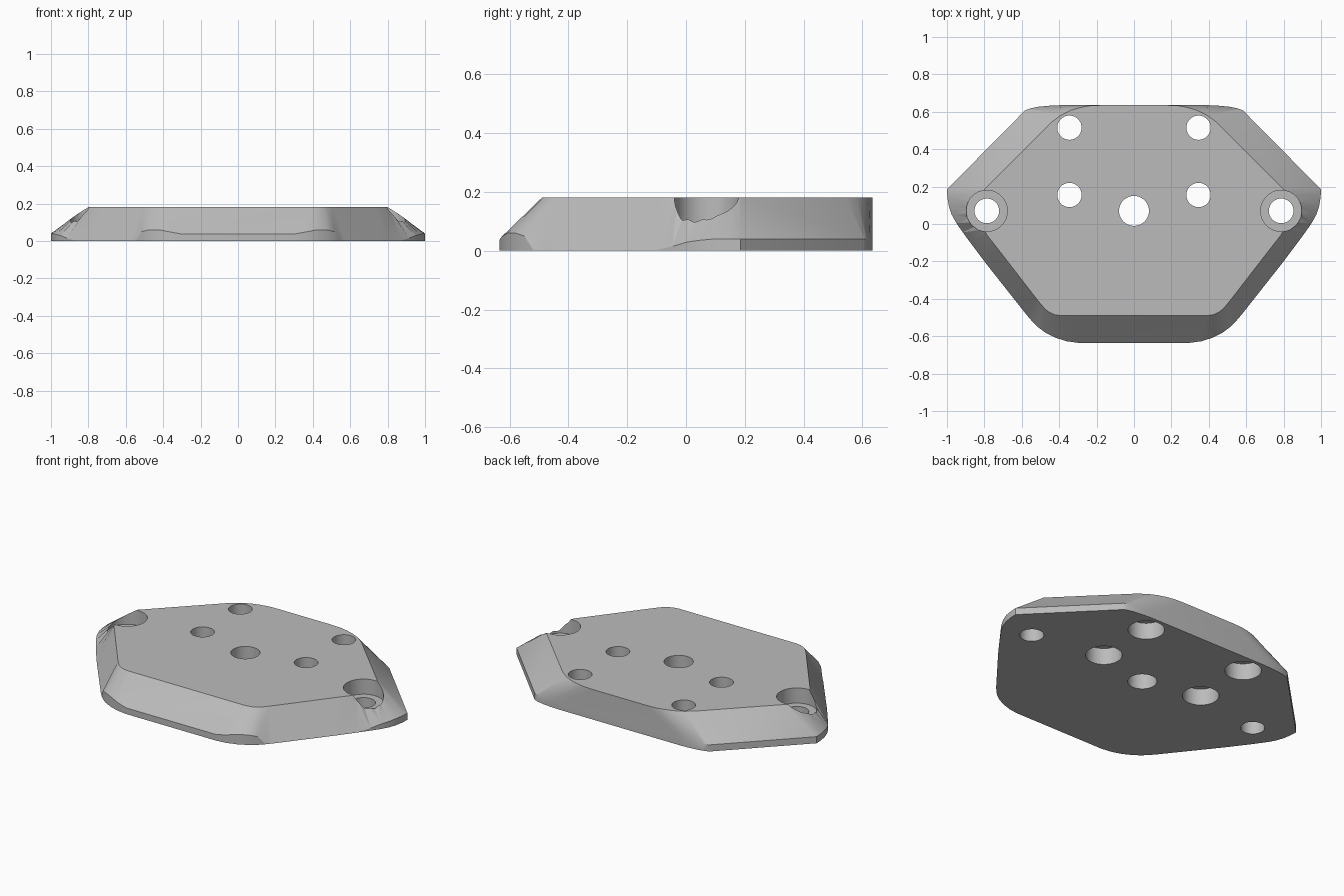
import bpy, bmesh, math

if "Cube" in bpy.data.objects:
    bpy.data.objects.remove(bpy.data.objects["Cube"])

H = 0.181
grey = bpy.data.materials.new("plain grey")
grey.diffuse_color = (0.5, 0.5, 0.5, 1)
grey.use_nodes = True
grey.node_tree.nodes["Principled BSDF"].inputs["Base Color"].default_value = grey.diffuse_color

# right half of plate, back to front: top x, top y, bottom x, bottom y, lip height
half = [
    (.18, .635, .40, .635, .04), (.24, .632, .46, .632, .04),
    (.29, .622, .51, .627, .04), (.34, .607, .55, .619, .04),
    (.39, .582, .575, .611, .04), (.44, .545, .585, .605, .04),
    (.80, .185, 1.0, .185, .04),
    (.808, .15, .998, .145, .04), (.812, .11, .99, .095, .04),
    (.812, .06, .975, .05, .036), (.808, .01, .95, .005, .03),
    (.80, -.03, .915, -.045, .015), (.785, -.06, .875, -.10, .003),
    (.73, -.13, .80, -.20, .003), (.525, -.395, .575, -.485, .003),
    (.505, -.42, .545, -.52, .003), (.49, -.438, .515, -.55, .05),
    (.475, -.455, .475, -.58, .06), (.455, -.47, .42, -.608, .06),
    (.425, -.485, .36, -.627, .048), (.39, -.49, .30, -.635, .037),
]
loop = half + [(-a, b, -c, d, e) for a, b, c, d, e in reversed(half)]

# sloped plate body: bottom ring, lip ring, top ring
bm = bmesh.new()
rings = [[bm.verts.new((c, d, 0)) for a, b, c, d, e in loop],
         [bm.verts.new((c, d, e)) for a, b, c, d, e in loop],
         [bm.verts.new((a, b, H)) for a, b, c, d, e in loop]]
n = len(loop)
for lo, hi in zip(rings, rings[1:]):
    for i in range(n):
        j = (i + 1) % n
        bm.faces.new((lo[i], lo[j], hi[j], hi[i]))
bm.faces.new(rings[0])
bm.faces.new(rings[2])
bmesh.ops.recalc_face_normals(bm, faces=bm.faces)
bmesh.ops.triangulate(bm, faces=[f for f in bm.faces if len(f.verts) == 4])
me = bpy.data.meshes.new("plate")
bm.to_mesh(me)
bm.free()
me.materials.append(grey)
plate = bpy.data.objects.new("plate", me)
bpy.context.collection.objects.link(plate)


def drill(x, y, r, z0, z1):
    """Cut one round hole between two heights."""
    bpy.ops.mesh.primitive_cylinder_add(vertices=40, radius=r, depth=z1 - z0,
                                        location=(x, y, (z0 + z1) / 2))
    cutter = bpy.context.object
    cutter.name = "hole_cutter"
    cutter.hide_render = True
    cutter.data.materials.append(grey)
    bpy.context.view_layer.objects.active = plate
    mod = plate.modifiers.new("hole", 'BOOLEAN')
    mod.operation = 'DIFFERENCE'
    mod.solver = 'EXACT'
    mod.object = cutter
    bpy.ops.object.modifier_apply(modifier=mod.name)
    bpy.data.objects.remove(cutter)


# centre hole
drill(0, .07, .08, -.1, .4)
for s in (-1, 1):
    # side holes, counterbored from above
    drill(s * .787, .07, .11, .09, .4)
    drill(s * .787, .07, .066, -.1, .3)
    # mounting holes, counterbored from below
    for y in (.155, .515):
        drill(s * .345, y, .1, -.1, .1)
        drill(s * .345, y, .065, .05, .4)

bpy.ops.object.select_all(action='DESELECT')
plate.select_set(True)
bpy.context.view_layer.objects.active = plate
bpy.ops.object.shade_smooth_by_angle(angle=math.radians(25))
